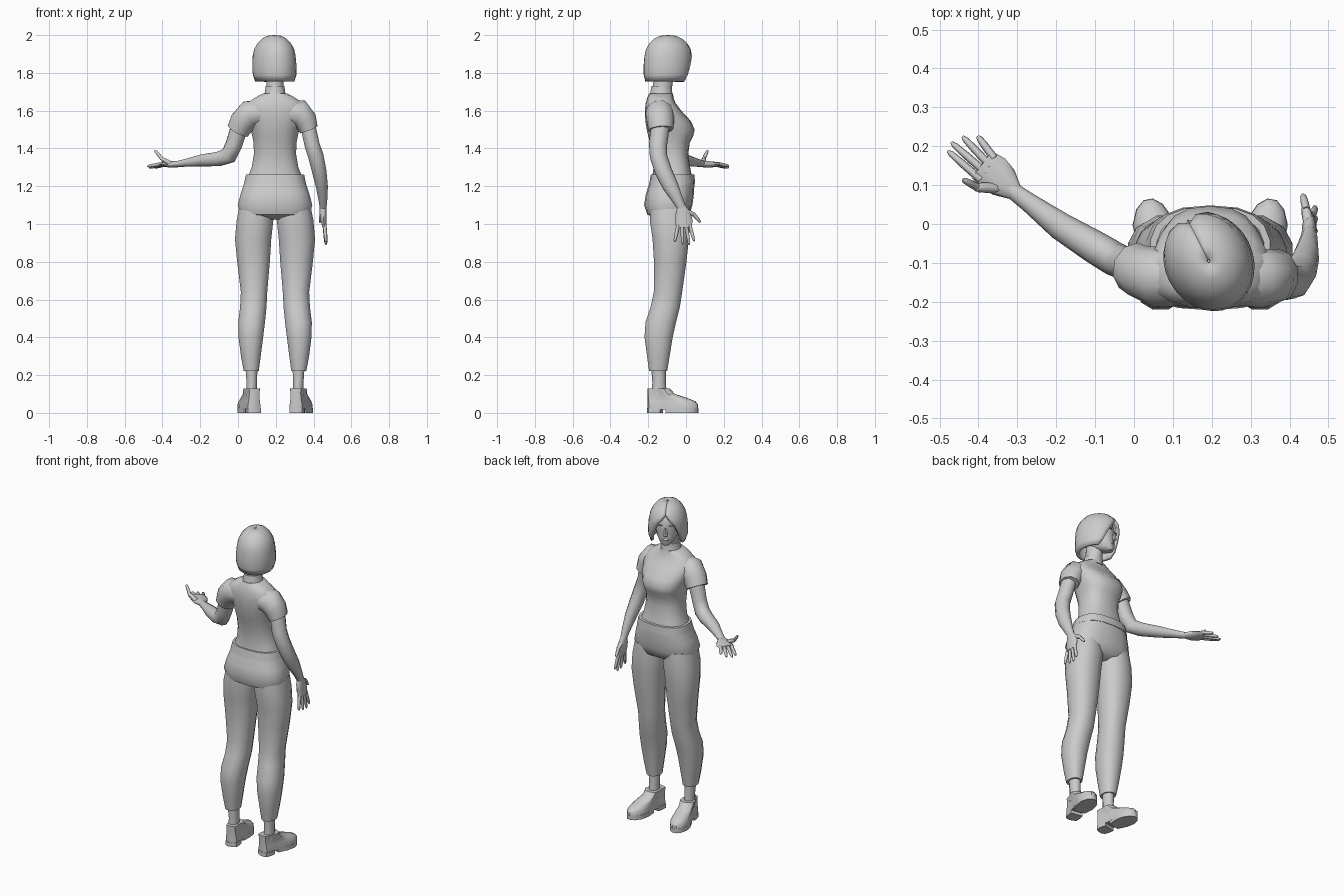
import bpy, math
from mathutils import Vector, Matrix

CX = 0.196  # body centre line


def mesh(name, rings, cap=True, closed=True, m=None, angle=45):
    """Skin a list of equal-length vertex rings."""
    n = len(rings[0])
    verts = [Vector(v) for r in rings for v in r]
    if m:
        verts = [m @ v for v in verts]
    faces = []
    for i in range(len(rings) - 1):
        for j in range(n if closed else n - 1):
            k = (j + 1) % n
            faces.append((i*n + j, i*n + k, (i+1)*n + k, (i+1)*n + j))
    if cap:
        faces += [tuple(reversed(range(n))), tuple(range(len(verts) - n, len(verts)))]
    me = bpy.data.meshes.new(name)
    me.from_pydata(verts, [], faces)
    ob = bpy.data.objects.new(name, me)
    bpy.context.collection.objects.link(ob)
    bpy.ops.object.select_all(action='DESELECT')
    ob.select_set(True)
    bpy.context.view_layer.objects.active = ob
    bpy.ops.object.mode_set(mode='EDIT')
    bpy.ops.mesh.select_all(action='SELECT')
    bpy.ops.mesh.normals_make_consistent(inside=False)
    bpy.ops.object.mode_set(mode='OBJECT')
    bpy.ops.object.shade_smooth_by_angle(angle=math.radians(angle))
    return ob


def power(c, e):
    return math.copysign(abs(c) ** (2 / e), c)


def stack(name, sections, n=16, e=2.3, m=None, angle=45):
    """Horizontal sections: (z, centre x, half width, back y, front y)."""
    rings = []
    for z, cx, rx, yb, yf in sections:
        ring = []
        for j in range(n):
            a = 2 * math.pi * (j + 0.5) / n
            ring.append((cx + rx * power(math.cos(a), e),
                         (yb + yf)/2 + (yf - yb)/2 * power(math.sin(a), e), z))
        rings.append(ring)
    return mesh(name, rings, m=m, angle=angle)


def tube(name, pts, side, n=10):
    """Path points: (x, y, z, radius along side, radius across)."""
    P = [Vector(p[:3]) for p in pts]
    rings = []
    for i, p in enumerate(P):
        t = (P[min(i+1, len(P)-1)] - P[max(i-1, 0)]).normalized()
        u = Vector(side)
        u = (u - t * u.dot(t)).normalized()
        v = t.cross(u)
        a, b = pts[i][3:]
        rings.append([p + u*a*math.cos(2*math.pi*j/n) + v*b*math.sin(2*math.pi*j/n)
                      for j in range(n)])
    return mesh(name, rings, angle=60)


def finger(name, a, b, r=0.0105):
    a, b = Vector(a), Vector(b)
    pts = [(*a.lerp(b, t), r*k, r*k) for t, k in ((-.15, 1), (.5, .95), (.88, .75), (1, .35))]
    tube(name, pts, (0.3, 0.5, 0.8), 6)


# shirt
stack("shirt", [
    (1.25, CX, .145, -.178, .032), (1.30, CX, .125, -.172, .022),
    (1.37, CX, .113, -.178, .012), (1.43, CX, .115, -.19, .02),
    (1.465, CX, .122, -.20, .038), (1.50, CX, .130, -.208, .046),
    (1.545, CX, .142, -.215, .026), (1.60, CX, .160, -.218, -.025),
    (1.64, CX, .150, -.213, -.055), (1.67, CX, .105, -.205, -.068),
    (1.69, CX, .066, -.195, -.07)], 18, 2.5)
# collar and neck
stack("collar", [(1.67, CX, .064, -.197, -.062), (1.70, CX, .055, -.19, -.072),
                 (1.73, CX, .052, -.185, -.072)], 12, 2)
stack("neck", [(1.70, CX, .046, -.18, -.076), (1.80, CX, .046, -.17, -.06)], 12, 2)

# trousers: pelvis, waistband, legs
stack("trouser_hips", [
    (1.025, CX, .09, -.15, -.03), (1.05, CX, .185, -.205, .018),
    (1.10, CX, .200, -.222, .034), (1.16, CX, .184, -.212, .042),
    (1.22, CX, .164, -.193, .045), (1.255, CX, .155, -.184, .043)], 18, 2.5)
stack("waistband", [(1.215, CX, .166, -.195, .048), (1.262, CX, .156, -.186, .045)], 18, 2.5)

for s, tag in ((-1, "left"), (1, "right")):
    def X(off):
        return CX + s * off
    stack(tag + "_trouser_leg", [
        (.222, X(.126), .041, -.197, -.098), (.30, X(.128), .054, -.208, -.085),
        (.40, X(.128), .067, -.222, -.068), (.48, X(.124), .073, -.217, -.05),
        (.56, X(.115), .072, -.19, -.03), (.64, X(.111), .072, -.173, -.018),
        (.80, X(.114), .089, -.172, .005), (.92, X(.116), .099, -.18, .018),
        (1.02, X(.106), .100, -.195, .025), (1.10, X(.10), .09, -.19, .02)], 12, 2.3)
    stack(tag + "_ankle", [(.09, X(.123), .03, -.185, -.10),
                           (.16, X(.123), .029, -.178, -.107),
                           (.25, X(.125), .034, -.185, -.107)], 10, 2)
    # shoe: built straight, then turned outward
    m = Matrix.Translation((X(.122), -.13, 0)) @ Matrix.Rotation(math.radians(-11 * s), 4, 'Z')
    for part, outline in (
            ("shoe_upper", ((-.072, .012), (-.062, .033), (-.03, .037), (.03, .038), (.09, .051),
                            (.14, .050), (.175, .034), (.194, .012))),
            ("shoe_heel", ((-.074, .014), (-.064, .035), (-.03, .04), (0, .038))),
            ("shoe_sole", ((.03, .036), (.09, .052), (.14, .052), (.178, .035), (.197, .012)))):
        outline_ring = [(w, y) for y, w in outline] + [(-w, y) for y, w in reversed(outline)]
        if part == "shoe_upper":
            # (z, width scale, front limit)
            lv = ((.018, 1, .196), (.045, 1, .196), (.062, .93, .18), (.08, .85, .135),
                  (.10, .82, .07), (.128, .85, .045))
        else:
            lv = ((0, 1, .2), (.026, 1, .2))
        rings = []
        for z, k, lim in lv:
            r = []
            for x, y in outline_ring:
                if part == "shoe_upper":
                    f = (y + .072) / .266
                    y = -.072 + f * (lim + .072)
                r.append((x * k, y, z))
            rings.append(r)
        mesh(tag + "_" + part, rings, m=m, angle=40)

# left arm, raised with the palm up
tube("left_sleeve", [(.13, -.14, 1.59, .07, .07), (.06, -.137, 1.582, .078, .076),
                     (.025, -.125, 1.54, .07, .072), (.0, -.112, 1.495, .066, .063)], (0, 1, 0))
tube("left_arm", [(.01, -.115, 1.52, .048, .048), (-.022, -.102, 1.42, .044, .046),
                  (-.05, -.09, 1.362, .044, .046), (-.10, -.06, 1.345, .043, .040),
                  (-.19, -.005, 1.337, .036, .033), (-.27, .055, 1.325, .025, .022),
                  (-.318, .09, 1.318, .021, .017)], (.6, .8, .1))
tube("left_palm", [(-.305, .08, 1.319, .021, .016), (-.335, .107, 1.316, .042, .018),
                   (-.362, .130, 1.315, .049, .016), (-.392, .153, 1.318, .043, .011)], (.6, .8, 0))
tips = ((-.479, .188), (-.470, .210), (-.441, .225), (-.402, .226))
for i, (x, y) in enumerate(tips):
    k = -.033 + .022 * i
    finger("left_finger_%d" % (i+1), (-.385 + .6*k, .15 + .8*k, 1.318), (x, y, (1.305, 1.298, 1.298, 1.306)[i]))
finger("left_thumb_base", (-.352, .092, 1.318), (-.415, .095, 1.352), .014)
finger("left_thumb", (-.40, .093, 1.342), (-.44, .114, 1.390))

# right arm, hanging
tube("right_sleeve", [(.27, -.14, 1.59, .07, .07), (.325, -.14, 1.587, .076, .076),
                      (.355, -.136, 1.55, .072, .066), (.375, -.132, 1.50, .067, .052)], (0, 1, 0))
tube("right_arm", [(.368, -.135, 1.53, .05, .042), (.392, -.148, 1.42, .048, .042),
                   (.412, -.146, 1.36, .046, .043), (.430, -.12, 1.28, .046, .040),
                   (.444, -.082, 1.20, .042, .033), (.450, -.04, 1.12, .028, .023),
                   (.450, -.02, 1.08, .023, .018)], (0, 1, 0))
tube("right_palm", [(.450, -.025, 1.095, .022, .018), (.450, -.016, 1.06, .040, .019),
                    (.453, -.012, 1.02, .046, .016), (.459, -.010, .98, .042, .011)], (0, 1, 0))
tips = ((-.060, .905), (-.017, .893), (.018, .890), (.043, .908))
for i, (y, z) in enumerate(tips):
    finger("right_finger_%d" % (i+1), (.459, -.043 + .022*i, .985), (.466, y, z))
finger("right_thumb_base", (.448, .008, 1.065), (.440, .048, 1.045), .014)
finger("right_thumb", (.442, .042, 1.05), (.434, .076, 1.008))

# head, turned towards the raised arm (built facing +y around its own axis)
H = Matrix.Translation((.192, -.095, 0)) @ Matrix.Rotation(math.radians(27), 4, 'Z')
stack("head", [
    (1.752, 0, .022, .045, .092), (1.768, 0, .042, -.01, .100), (1.80, 0, .062, -.07, .100),
    (1.84, 0, .074, -.10, .100), (1.88, 0, .077, -.10, .102), (1.93, 0, .07, -.09, .09),
    (1.965, 0, .045, -.06, .05)], 14, 2.2, H)
stack("nose", [(1.812, 0, .014, .08, .104), (1.82, 0, .013, .08, .119),
               (1.866, 0, .007, .08, .103)], 6, 2, H)
stack("lips", [(1.783, 0, .01, .08, .101), (1.79, 0, .021, .07, .106),
               (1.797, 0, .016, .07, .103)], 8, 2, H)
for s, tag in ((-1, "left"), (1, "right")):
    stack(tag + "_eyebrow", [(1.876, s*.034, .021, .07, .102), (1.883, s*.034, .02, .07, .103)], 8, 2, H)

# bobbed hair: open-fronted shell; (z, half width, back depth, front depth, half angle from the back)
rings, N = [], 22
for z, rx, yb, yf, half in (
        (1.755, .102, .125, .10, 118), (1.79, .113, .133, .115, 130),
        (1.84, .114, .133, .126, 139), (1.89, .109, .129, .132, 150),
        (1.925, .101, .121, .126, 166), (1.955, .086, .104, .108, 180),
        (1.98, .064, .08, .08, 180), (1.996, .036, .045, .045, 180), (2.0, .004, .005, .005, 180)):
    ring = []
    for j in range(N + 1):
        a = math.radians(half * (2 * j / N - 1))
        c = -math.cos(a)
        ring.append((rx * math.sin(a), c * (yf if c > 0 else yb), z))
    rings.append(ring)
hair = mesh("hair", rings, cap=False, closed=False, m=H)
mod = hair.modifiers.new("thickness", 'SOLIDIFY')
mod.thickness = 0.018
mod.offset = -1
